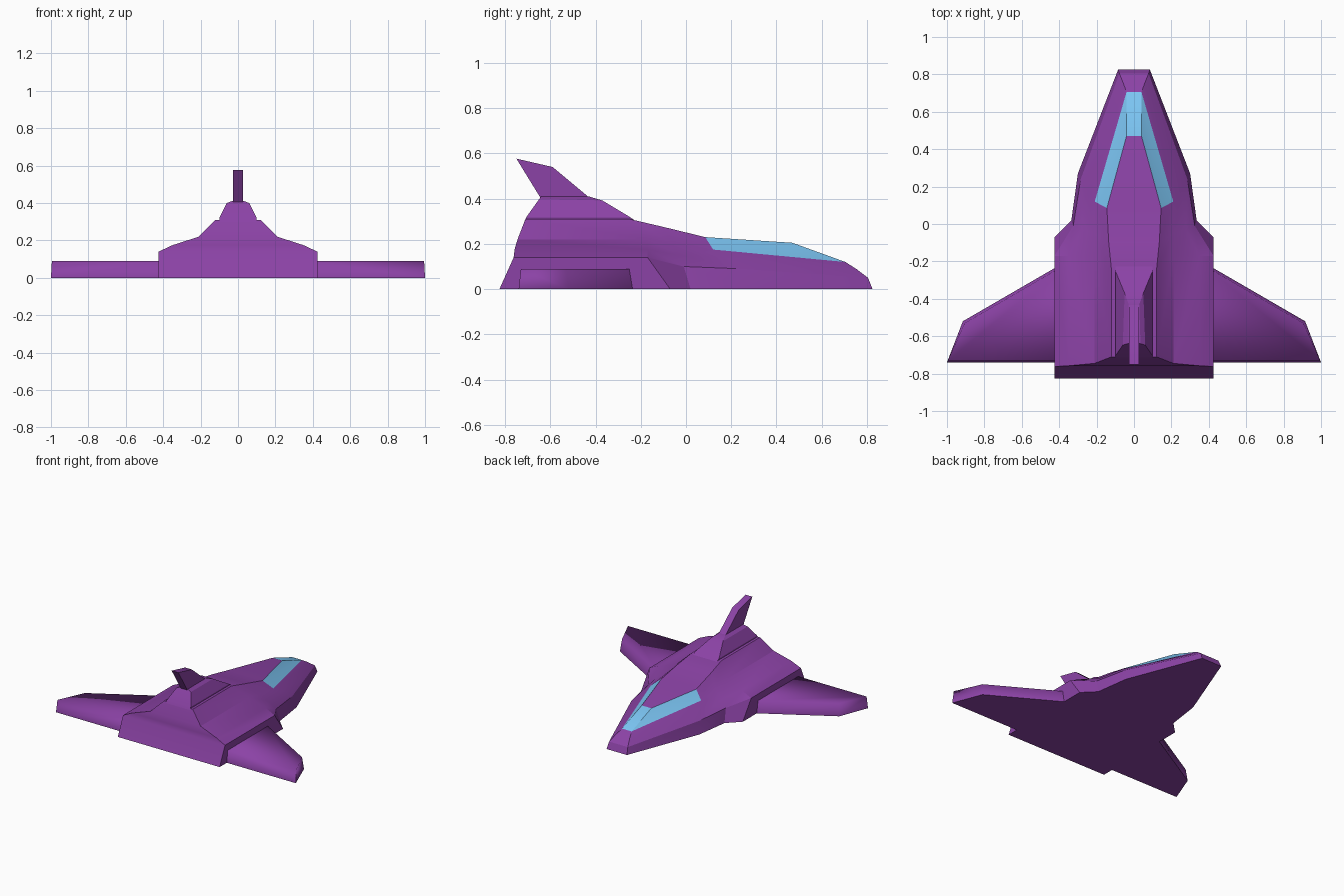
import bpy, bmesh, math

if "Cube" in bpy.data.objects:
    bpy.data.objects.remove(bpy.data.objects["Cube"])


def material(name, color):
    m = bpy.data.materials.new(name)
    m.diffuse_color = (*color, 1)
    m.use_nodes = True
    m.node_tree.nodes["Principled BSDF"].inputs["Base Color"].default_value = m.diffuse_color
    return m


PURPLE = material("purple_paint", (0.26, 0.055, 0.38))
GLASS = material("blue_glass", (0.20, 0.56, 0.90))


def finish(bm, name, angle):
    bmesh.ops.remove_doubles(bm, verts=bm.verts, dist=0.0005)
    bmesh.ops.recalc_face_normals(bm, faces=bm.faces)
    me = bpy.data.meshes.new(name)
    bm.to_mesh(me)
    bm.free()
    me.materials.append(PURPLE)
    me.materials.append(GLASS)
    me.shade_smooth()
    me.set_sharp_from_angle(angle=math.radians(angle))
    ob = bpy.data.objects.new(name, me)
    bpy.context.collection.objects.link(ob)
    return ob


def mirrored_loft(name, stations, angle, glass=()):
    """Skin half sections (bottom to top, nose to tail), mirrored over x = 0.
    glass holds (station, band) pairs; station -1 is the nose cap."""
    bm = bmesh.new()
    right = [[bm.verts.new(p) for p in s] for s in stations]
    left = [[bm.verts.new((-x, y, z)) for x, y, z in s] for s in stations]
    n = len(stations[0])

    def face(vs, key=None):
        bm.faces.new(vs).material_index = 1 if key in glass else 0

    for i in range(len(stations) - 1):
        for side in (right, left):
            for j in range(n - 1):
                face((side[i][j], side[i + 1][j], side[i + 1][j + 1], side[i][j + 1]), (i, j))
        for j in (0, n - 1):  # underside and deck
            face((right[i][j], right[i + 1][j], left[i + 1][j], left[i][j]))
    for i, key in ((0, -1), (len(stations) - 1, None)):  # nose and tail
        for j in range(n - 1):
            face((right[i][j], right[i][j + 1], left[i][j + 1], left[i][j]), (key, j))
    return finish(bm, name, angle)


def prism(name, bottom, top, angle):
    bm = bmesh.new()
    a = [bm.verts.new(p) for p in bottom]
    b = [bm.verts.new(p) for p in top]
    bm.faces.new(a)
    bm.faces.new(b)
    for i in range(len(a)):
        k = (i + 1) % len(a)
        bm.faces.new((a[i], a[k], b[k], b[i]))
    return finish(bm, name, angle)


# Hull: wedge nose with windows, widening into the engine block
mirrored_loft("hull", [
    [(.085, .825, 0), (.078, .805, .05), (.058, .755, .088), (.04, .705, .12), (.04, .47, .205)],
    [(.30, .27, 0), (.285, .24, .09), (.25, .18, .14), (.21, .12, .175), (.145, .085, .23)],
    [(.335, .02, 0), (.325, -.01, .10), (.28, -.03, .15), (.215, -.05, .195), (.135, -.10, .275)],
    [(.425, -.07, 0), (.425, -.17, .14), (.35, -.17, .175), (.21, -.17, .22), (.12, -.25, .31)],
    [(.425, -.825, 0), (.425, -.762, .14), (.35, -.758, .175), (.21, -.745, .22), (.12, -.71, .31)],
], 25, glass={(0, 3), (-1, 3)})

# Raised spine on top of the engine block
mirrored_loft("spine", [
    [(.10, -.22, .30), (.10, -.25, .32), (.05, -.37, .392), (.028, -.43, .41)],
    [(.10, -.715, .30), (.10, -.705, .32), (.06, -.648, .40), (.035, -.64, .41)],
], 25)

# Tail fin
fin = [(-.41, .39), (-.59, .54), (-.75, .577), (-.635, .39)]
prism("tail_fin", [(-.028, y, z) for y, z in fin], [(.028, y, z) for y, z in fin], 30)

# Wings: swept slabs with softly shaded upper edges
low = [(.38, -.21), (.915, -.52), (1.0, -.74), (.38, -.74)]
high = [(.38, -.225), (.905, -.53), (.995, -.73), (.38, -.73)]
for name, s in (("right_wing", 1), ("left_wing", -1)):
    prism(name, [(s * x, y, 0) for x, y in low], [(s * x, y, .09) for x, y in high], 88)
